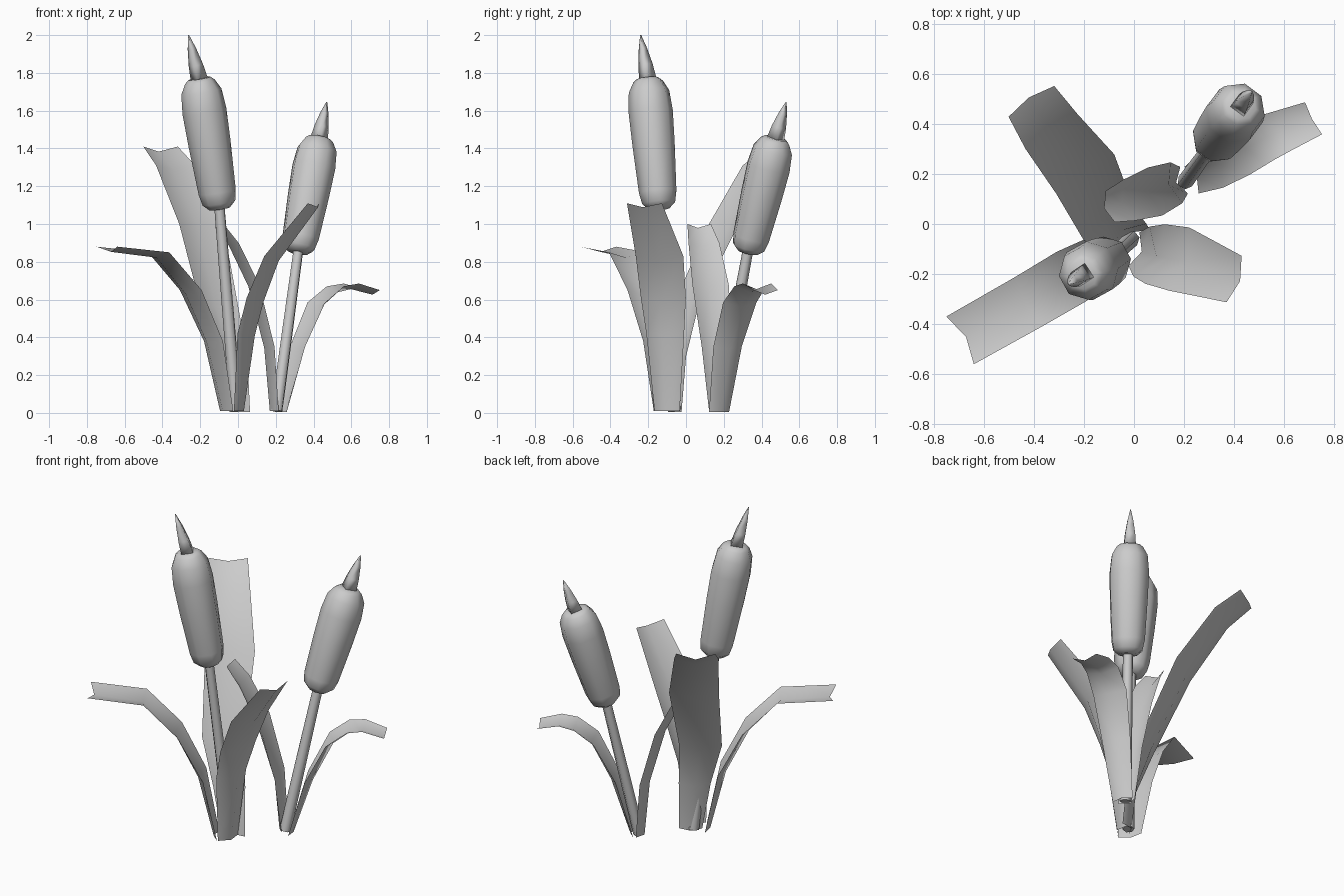
import bpy
from math import cos, sin, tau, radians
from mathutils import Vector

if "Cube" in bpy.data.objects:
    bpy.data.objects.remove(bpy.data.objects["Cube"])


def make_object(name, verts, faces, angle):
    mesh = bpy.data.meshes.new(name)
    mesh.from_pydata([tuple(v) for v in verts], [], faces)
    mesh.update()
    obj = bpy.data.objects.new(name, mesh)
    bpy.context.collection.objects.link(obj)
    bpy.ops.object.select_all(action='DESELECT')
    obj.select_set(True)
    bpy.context.view_layer.objects.active = obj
    bpy.ops.object.shade_smooth_by_angle(angle=radians(angle))
    return obj


def tube(name, start, end, profile, sides, turn=0.0, angle=65):
    """Closed solid along start-end; profile holds (fraction, radius)."""
    start, end = Vector(start), Vector(end)
    axis = end - start
    u = Vector((0, 0, 1)).cross(axis).normalized()
    v = axis.normalized().cross(u)
    verts, faces = [], []
    for t, r in profile:
        for k in range(sides):
            a = tau * (k + turn) / sides
            verts.append(start + axis * t + (u * cos(a) + v * sin(a)) * r)
    for i in range(len(profile) - 1):
        for k in range(sides):
            n = (k + 1) % sides
            a, b = i * sides, (i + 1) * sides
            faces.append((a + k, a + n, b + n, b + k))
    last = (len(profile) - 1) * sides
    faces.append(tuple(reversed(range(sides))))
    faces.append(tuple(range(last, last + sides)))
    return make_object(name, verts, faces, angle)


def leaf(name, side_angle, rows, fold=0.033, notch=0.0, bulge=0.0):
    """Creased blade; rows hold centre x, y, z and width.
    bulge deepens the crease outwards below the tip."""
    a = radians(side_angle)
    side = Vector((cos(a), sin(a), 0))
    pts = [Vector(r[:3]) for r in rows]
    top = len(pts) - 1
    verts, faces = [], []
    for i, (p, row) in enumerate(zip(pts, rows)):
        t = (pts[min(i + 1, top)] - pts[max(i - 1, 0)]).normalized()
        n = side.cross(t).normalized()
        if n.z > 0:
            n = -n
        mid = p + n * (fold + bulge * min(1, 1.6 * (1 - i / top)) * (i > 0))
        if i == 0:
            mid.z = p.z
        if i == top:
            mid -= t * notch
        half = side * row[3] / 2
        verts += [p - half, mid, p + half]
    for i in range(top):
        for k in range(2):
            b = i * 3 + k
            faces.append((b, b + 1, b + 4, b + 3))
    return make_object(name, verts, faces, 60)


HEAD = [(0, .055), (.045, .088), (.13, .1), (.5, .113),
        (.75, .118), (.9, .108), (.975, .08), (1, .06)]
STEM = [(0, .033), (.5, .031), (1, .028)]
SPIKE = [(0, .048), (.35, .039), (.7, .023), (1, .003)]

# Two cattails: foot, head bottom, head top, spike tip
cattails = {
    "tall": ((-.01, -.06, .01), (-.096, -.142, 1.08), (-.205, -.202, 1.77), (-.262, -.24, 2.0)),
    "short": ((.205, .17, .01), (.317, .325, .85), (.43, .475, 1.455), (.47, .53, 1.645)),
}
for label, (foot, low, high, tip) in cattails.items():
    low_in = Vector(low).lerp(Vector(high), .03)
    high_in = Vector(high).lerp(Vector(low), .02)
    tube(label + "_stem", foot, low_in, STEM, 6)
    tube(label + "_seed_head", low, high, HEAD, 8, .5)
    tube(label + "_spike", high_in, tip, SPIKE, 4, .5, 95)

# Leaves around the tall cattail
leaf("left_leaf", -60, [
    (-.06, -.11, .01, .14), (-.13, -.14, .38, .2), (-.25, -.21, .65, .23),
    (-.42, -.31, .85, .225), (-.695, -.465, .88, .22)], .025, .03, .015)
leaf("back_leaf", 34, [
    (.01, -.06, .005, .13), (-.025, -.05, .3, .18), (-.1, 0, .57, .24),
    (-.195, .2, 1.0, .28), (-.33, .37, 1.31, .25), (-.41, .49, 1.41, .22)])
leaf("right_leaf", 72, [
    (0, -.1, .01, .14), (.03, -.11, .42, .21), (.085, -.12, .61, .25),
    (.18, -.14, .83, .265), (.4, -.22, 1.11, .195)], .033, 0, .03)

# Leaves around the short cattail
leaf("short_right_leaf", -62, [
    (.23, .175, .005, .12), (.315, .22, .35, .17), (.415, .285, .585, .2),
    (.515, .34, .67, .19), (.6, .375, .685, .17), (.7175, .4225, .65, .145)], .025, 0, .015)
leaf("short_left_leaf", 106, [
    (.2, .175, .01, .11), (.17, .165, .35, .17), (.085, .13, .68, .2),
    (-.02, .095, .9, .17), (-.095, .07, 1.0, .13)])
